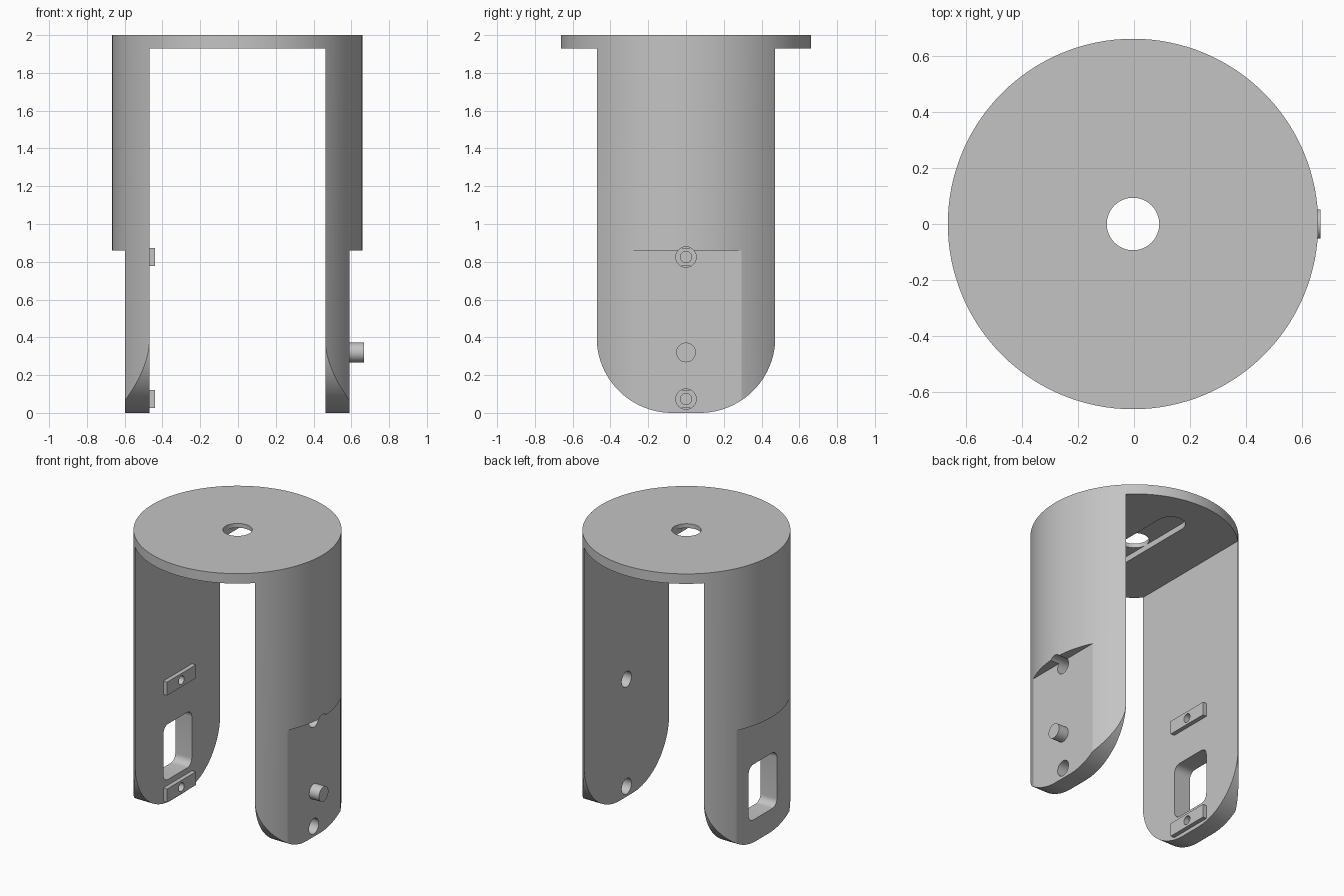
import bpy, bmesh, math

if "Cube" in bpy.data.objects:
    bpy.data.objects.remove(bpy.data.objects["Cube"])

CX = -0.0035      # axis of the round body
R = 0.663         # body radius
PLATE_Z = 1.93    # underside of the top plate

grey = bpy.data.materials.new("plain grey")
grey.use_nodes = True
grey.diffuse_color = (0.55, 0.55, 0.55, 1)
grey.node_tree.nodes["Principled BSDF"].inputs["Base Color"].default_value = (0.55, 0.55, 0.55, 1)


def prism(name, outline, lo, hi, axis):
    """Extrude a 2D outline along x (outline in y, z) or z (outline in x, y)."""
    bm = bmesh.new()
    place = (lambda a, b, t: (t, a, b)) if axis == "x" else (lambda a, b, t: (a, b, t))
    rings = [[bm.verts.new(place(a, b, t)) for a, b in outline] for t in (lo, hi)]
    for ring in rings:
        bm.faces.new(ring)
    n = len(outline)
    for i in range(n):
        j = (i + 1) % n
        bm.faces.new((rings[0][i], rings[0][j], rings[1][j], rings[1][i]))
    bmesh.ops.recalc_face_normals(bm, faces=bm.faces)
    mesh = bpy.data.meshes.new(name)
    bm.to_mesh(mesh)
    bm.free()
    mesh.materials.append(grey)
    obj = bpy.data.objects.new(name, mesh)
    bpy.context.collection.objects.link(obj)
    return obj


def arc(a, b, r, start, end, steps):
    angles = [math.radians(start + (end - start) * i / steps) for i in range(steps + 1)]
    return [(a + r * math.cos(t), b + r * math.sin(t)) for t in angles]


def circle(a, b, r, steps=48):
    return arc(a, b, r, 0, 360, steps)[:-1]


def rounded_rect(half_w, z0, z1, r, steps=8):
    corners = ((half_w - r, z1 - r), (r - half_w, z1 - r),
               (r - half_w, z0 + r), (half_w - r, z0 + r))
    return [p for k, (a, b) in enumerate(corners)
            for p in arc(a, b, r, 90 * k, 90 * k + 90, steps)]


def rect(a0, a1, b0, b1):
    return [(a0, b0), (a1, b0), (a1, b1), (a0, b1)]


def boolean(obj, tool, operation="DIFFERENCE"):
    """Apply a boolean and discard the tool."""
    tool.hide_render = True
    mod = obj.modifiers.new("cut", "BOOLEAN")
    mod.operation, mod.solver, mod.object = operation, "EXACT", tool
    bpy.context.view_layer.objects.active = obj
    bpy.ops.object.modifier_apply(modifier=mod.name)
    bpy.data.objects.remove(tool)


def smooth(obj):
    bpy.ops.object.select_all(action="DESELECT")
    obj.select_set(True)
    bpy.context.view_layer.objects.active = obj
    bpy.ops.object.shade_smooth_by_angle(angle=math.radians(25))


# Top plate with centre hole and a shallow slot underneath
plate = prism("top_plate", circle(CX, 0, R, 128), PLATE_Z, 2, "z")
slot = arc(CX, 0.36, 0.094, 0, 180, 24) + arc(CX, -0.36, 0.094, 180, 360, 24)
boolean(plate, prism("slot_cutter", slot, PLATE_Z - 0.1, PLATE_Z + 0.04, "z"))
boolean(plate, prism("hole_cutter", circle(CX, 0, 0.094), 1.8, 2.1, "z"))
smooth(plate)


def make_leg(name, side):
    """Round-ended leg cut from the cylinder, with a flat on its lower outside."""
    outline = (arc(0.073, 0.4, 0.4, -90, 0, 24) + [(0.473, PLATE_Z), (-0.473, PLATE_Z)]
               + arc(-0.073, 0.4, 0.4, 180, 270, 24))
    xs = sorted((CX + side * 0.466, CX + side * 0.8))
    leg = prism(name, outline, *xs, "x")
    boolean(leg, prism("body_cutter", circle(CX, 0, R, 128), -0.1, 2.1, "z"), "INTERSECT")
    xs = sorted((CX + side * 0.594, CX + side * 0.9))
    boolean(leg, prism("flat_cutter", rect(-0.6, 0.6, -0.2, 0.86), *xs, "x"))
    return leg


HOLE_HEIGHTS = {"upper": 0.825, "lower": 0.073}
right_leg = make_leg("right_leg", -1)
left_leg = make_leg("left_leg", 1)

# Window in one leg, screw holes through the other
boolean(right_leg, prism("window_cutter", rounded_rect(0.157, 0.16, 0.55, 0.05), -0.9, -0.3, "x"))
for label, z in HOLE_HEIGHTS.items():
    boolean(left_leg, prism("screw_cutter", circle(0, z, 0.054), 0.3, 0.9, "x"))

    # Small bars on the inner face with blind holes running into the leg
    bar = prism(label + "_bar", rect(-0.16, 0.16, z - 0.047, z + 0.047), CX - 0.466, -0.44, "x")
    for part in (bar, right_leg):
        boolean(part, prism("blind_cutter", circle(0, z, 0.03, 32), -0.54, -0.4, "x"))
    smooth(bar)

smooth(right_leg)
smooth(left_leg)

# Pin on the outer flat
smooth(prism("side_pin", circle(0, 0.32, 0.052), 0.58, 0.667, "x"))
